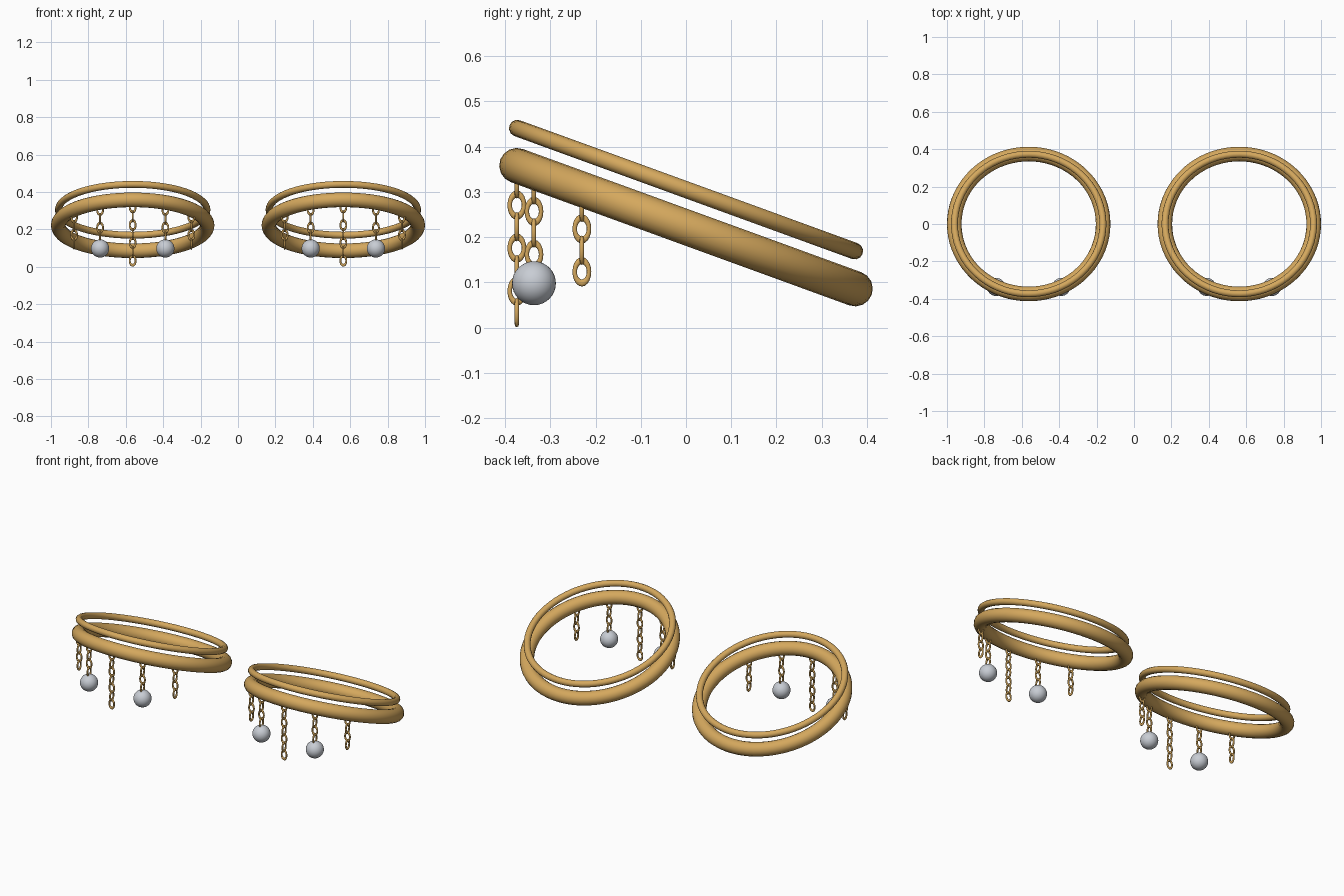
import bpy
from math import radians, sin, cos, pi

cube = bpy.data.objects.get("Cube")
if cube:
    bpy.data.objects.remove(cube, do_unlink=True)


def material(name, color):
    m = bpy.data.materials.new(name)
    m.use_nodes = True
    m.diffuse_color = color
    m.node_tree.nodes["Principled BSDF"].inputs["Base Color"].default_value = color
    return m


gold = material("warm_gold", (0.66, 0.39, 0.11, 1))
silver = material("pale_silver", (0.58, 0.61, 0.66, 1))

TILT = radians(20)
RADIUS = 0.398       # centre-line radius of both hoops
HOOP_Z = 0.222       # height of the thick hoop's centre
PITCH = 0.0475       # spacing of chain links


def finish(name, mat):
    ob = bpy.context.object
    ob.name = name
    ob.data.materials.append(mat)
    bpy.ops.object.shade_smooth()
    return ob


def torus(name, loc, rot, major, minor, segs, sides):
    bpy.ops.mesh.primitive_torus_add(
        location=loc, rotation=rot, major_radius=major, minor_radius=minor,
        major_segments=segs, minor_segments=sides)
    return finish(name, gold)


def chain(name, x, y, top, count):
    # Oval links hang straight down, alternately turned a quarter turn
    for i in range(count):
        link = torus(f"{name}_link_{i + 1}", (x, y, top - i * PITCH),
                     (pi / 2, 0, (i % 2) * pi / 2), 0.0158, 0.005, 20, 8)
        link.scale.y = 1.56


def bangle(side, cx):
    # Thick hoop with a thin hoop floating above it, both tilted forward
    torus(f"{side}_thick_hoop", (cx, 0, HOOP_Z), (-TILT, 0, 0), RADIUS, 0.039, 72, 16)
    torus(f"{side}_thin_hoop", (cx, 0, 0.305), (-TILT, 0, 0), RADIUS - 0.001, 0.0185, 72, 12)

    # Five chains along the front, two of them ending in beads
    for label, angle, count in (("outer_right", -52, 4), ("bead_right", -26, 4),
                                ("middle", 0, 7),
                                ("bead_left", 26, 4), ("outer_left", 52, 4)):
        a = radians(angle)
        x = cx + RADIUS * sin(a)
        y = -RADIUS * cos(a) * cos(TILT)
        z = HOOP_Z + RADIUS * cos(a) * sin(TILT)
        chain(f"{side}_{label}_chain", x, y, z - 0.04, count)
        if label.startswith("bead"):
            bpy.ops.mesh.primitive_uv_sphere_add(
                segments=32, ring_count=16, radius=0.0485, location=(x, y, 0.098))
            finish(f"{side}_{label}", silver)


for side, cx in (("left", 0.563), ("right", -0.563)):
    bangle(side, cx)
